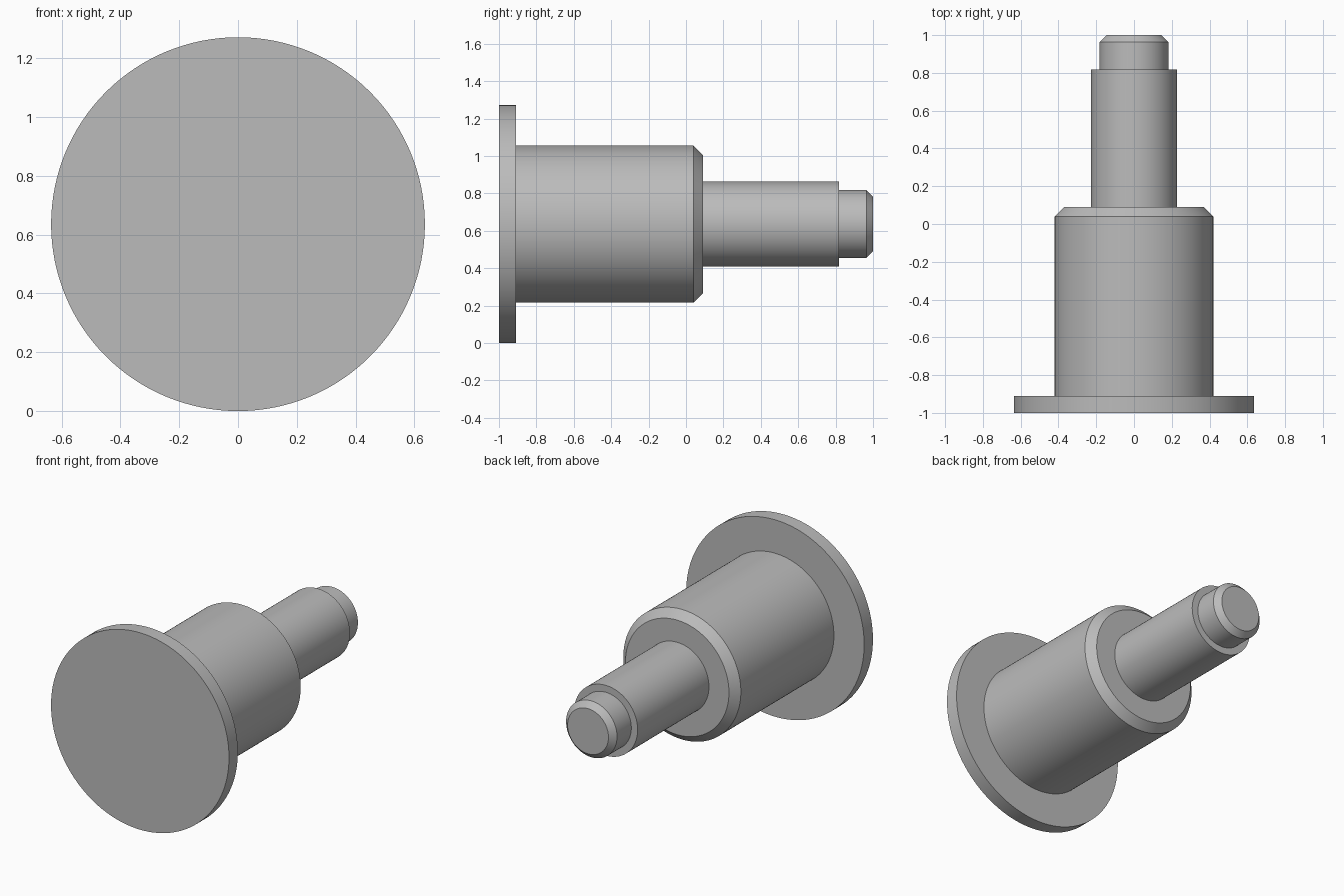
import bpy
import bmesh
from math import cos, sin, tau, radians

cube = bpy.data.objects.get("Cube")
if cube:
    bpy.data.objects.remove(cube, do_unlink=True)

SEGMENTS = 128
FLANGE_RADIUS = 0.636

# Plain grey metal
metal = bpy.data.materials.new("grey_metal")
metal.use_nodes = True
grey = (0.5, 0.5, 0.5, 1)
metal.diffuse_color = grey
metal.node_tree.nodes["Principled BSDF"].inputs["Base Color"].default_value = grey

# Turned profile as (radius, y), from the flange face to the tip
flange = [(FLANGE_RADIUS, -1), (FLANGE_RADIUS, -0.91)]
body = [(0.42, -0.91), (0.42, 0.04), (0.37, 0.09)]
shaft = [(0.227, 0.09), (0.227, 0.818)]
tip = [(0.182, 0.818), (0.182, 0.964), (0.146, 1)]


def lathe(name, profile, material):
    """Turn a profile round the y axis into one closed solid."""
    bm = bmesh.new()
    rings = []
    for radius, y in profile:
        angles = [tau * i / SEGMENTS for i in range(SEGMENTS)]
        rings.append([bm.verts.new((radius * cos(a), y, radius * sin(a))) for a in angles])
    for lower, upper in zip(rings, rings[1:]):
        for i in range(SEGMENTS):
            j = (i + 1) % SEGMENTS
            bm.faces.new((lower[i], lower[j], upper[j], upper[i]))
    bm.faces.new(rings[0])
    bm.faces.new(rings[-1])
    bmesh.ops.recalc_face_normals(bm, faces=bm.faces)
    mesh = bpy.data.meshes.new(name)
    bm.to_mesh(mesh)
    bm.free()
    mesh.materials.append(material)
    obj = bpy.data.objects.new(name, mesh)
    bpy.context.collection.objects.link(obj)
    return obj


pin = lathe("stepped_flanged_pin", flange + body + shaft + tip, metal)
pin.location.z = FLANGE_RADIUS

# Smooth round sides, crisp steps and chamfers
bpy.ops.object.select_all(action="DESELECT")
pin.select_set(True)
bpy.context.view_layer.objects.active = pin
bpy.ops.object.shade_smooth_by_angle(angle=radians(30))
